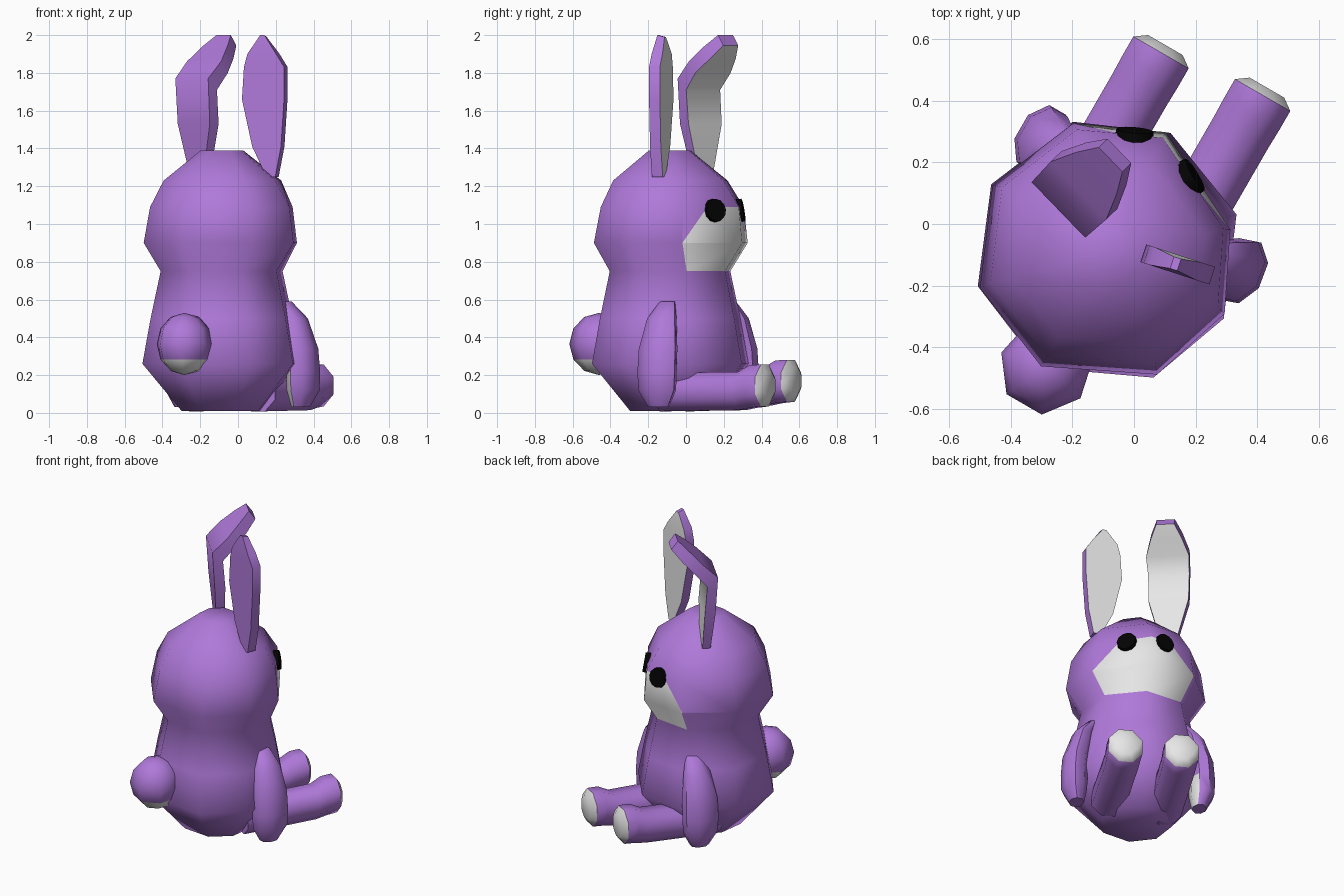
import bpy
import bmesh
from math import sin, cos, radians
from mathutils import Vector, Matrix

if "Cube" in bpy.data.objects:
    bpy.data.objects.remove(bpy.data.objects["Cube"])


def material(name, color):
    mat = bpy.data.materials.new(name)
    mat.use_nodes = True
    mat.diffuse_color = color
    mat.node_tree.nodes["Principled BSDF"].inputs["Base Color"].default_value = color
    return mat


FUR = material("purple fur", (0.43, 0.19, 0.70, 1))
WHITE = material("white patch", (0.80, 0.80, 0.80, 1))
BLACK = material("black eye", (0.001, 0.001, 0.001, 1))

# Parts are modelled facing +y around their own middle, then turned as a whole
TURN = Matrix.Rotation(radians(-30), 4, "Z") @ Matrix.Translation((-0.03, 0, 0))


def finish(name, bm, mats, is_white=None):
    bmesh.ops.recalc_face_normals(bm, faces=bm.faces)
    for f in bm.faces:
        if is_white and is_white(f.calc_center_median(), f.normal):
            f.material_index = 1
    mesh = bpy.data.meshes.new(name)
    bm.to_mesh(mesh)
    bm.free()
    for m in mats:
        mesh.materials.append(m)
    obj = bpy.data.objects.new(name, mesh)
    bpy.context.collection.objects.link(obj)
    obj.matrix_world = TURN
    bpy.ops.object.select_all(action="DESELECT")
    obj.select_set(True)
    bpy.context.view_layer.objects.active = obj
    bpy.ops.object.shade_smooth_by_angle(angle=radians(52))
    return obj


def loft(rings):
    bm = bmesh.new()
    loops = [[bm.verts.new(p) for p in ring] for ring in rings]
    n = len(loops[0])
    for a, b in zip(loops, loops[1:]):
        for i in range(n):
            j = (i + 1) % n
            bm.faces.new((a[i], a[j], b[j], b[i]))
    bm.faces.new(loops[0])
    bm.faces.new(loops[-1])
    return bm


def ring(center, a, b, angles, axis="Z"):
    """Ellipse through the given angles, lying across the axis."""
    pts = []
    for t in map(radians, angles):
        offset = (a * cos(t), b * sin(t), 0) if axis == "Z" else (a * cos(t), 0, b * sin(t))
        pts.append(Vector(center) + Vector(offset))
    return pts


def octagon(start):
    return [start + 45 * i for i in range(8)]


# Body and head: one slightly uneven eight-sided turned shape (height, radius, y)
body_corners = [0, 46, 92, 135, 180, 225, 270, 320]
head_corners = [2, 40, 94, 135, 180, 226, 270, 322]
profile = [(0.01, 0.22, -0.12), (0.26, 0.435, -0.12), (0.50, 0.39, -0.12), (0.75, 0.335, -0.12),
           (0.90, 0.43, -0.12), (1.09, 0.40, -0.11), (1.23, 0.32, -0.12), (1.39, 0.115, -0.12)]
rings = [ring((0, y, z), r, r, head_corners if z > 0.8 else body_corners) for z, r, y in profile]
# The cheek beside the muzzle is flatter than the other corners
for points, (z, r, y) in zip(rings[4:6], profile[4:6]):
    points[1] -= 0.06 * (points[1] - Vector((0, y, z)))
bm = loft(rings)
bm.normal_update()
# Slanted cuts shape the top of the muzzle patch
for side in (-1, 1):
    faces = [f for f in bm.faces if 0.91 < f.calc_center_median().z < 1.08
             and f.normal.y > 0.7 and f.normal.x * side > 0]
    geom = set(faces)
    for f in faces:
        geom.update(f.edges)
        geom.update(f.verts)
    bmesh.ops.bisect_plane(bm, geom=list(geom), plane_co=(0.31 * side, 0, 0.90),
                           plane_no=(0.19 * side, 0, 0.16))


def muzzle(c, n):
    if not 0.76 < c.z < 1.08 or n.y < 0.6:
        return False
    return c.z < 0.9 or abs(c.x) * 0.19 + c.z * 0.16 < 0.2029


finish("body_and_head", bm, [FUR, WHITE], muzzle)

# Eyes: thick discs lying on the two front faces of the head
for side, label, y, turn in ((1, "right", 0.214, 0.5), (-1, "left", 0.24, 0.42)):
    bm = bmesh.new()
    facing = Vector((turn * side, 0.9, 0.17))
    place = Matrix.Translation((0.108 * side, y, 1.07)) @ facing.to_track_quat("Z", "Y").to_matrix().to_4x4()
    bmesh.ops.create_cone(bm, cap_ends=True, segments=12, radius1=0.066, radius2=0.06,
                          depth=0.055, matrix=place)
    finish(label + "_eye", bm, [BLACK])

# Legs: straight tubes ending in raised feet with domed white soles
for label, x, dy, dz in (("right", 0.182, 0, 0), ("left", -0.172, -0.045, 0.025)):
    stations = [(-0.05, 0.11, 0.11, 0.11), (0.43, 0.116, 0.11, 0.11), (0.50, 0.14, 0.112, 0.122),
                (0.57, 0.145, 0.112, 0.12), (0.598, 0.145, 0.07, 0.075)]
    bm = loft([ring((x, y + dy, z + dz * (y > 0.3)), a, b, octagon(22.5), "Y")
               for y, z, a, b in stations])
    finish(label + "_leg", bm, [FUR, WHITE], lambda c, n: c.y > 0.505 and n.y > 0.3)

# Arms: hanging drops, each with a white palm patch near the bottom
arms = ((1, "right", 0.015, 0.04, 36, Vector((-0.62, -0.78, 0))),
        (-1, "left", 0.05, 0.09, 22.5, Vector((0.95, 0.3, 0))))
for side, label, shift, y, start, palm in arms:
    stations = [(0.59, 0.31, 0.03, 0.045), (0.50, 0.37, 0.062, 0.085), (0.34, 0.41, 0.08, 0.112),
                (0.22, 0.42, 0.08, 0.115), (0.12, 0.42, 0.078, 0.11), (0.03, 0.405, 0.045, 0.06)]
    bm = loft([ring((side * (x - shift), y, z), a, b, octagon(start)) for z, x, a, b in stations])
    finish(label + "_arm", bm, [FUR, WHITE],
           lambda c, n, p=palm: c.z < 0.2 and n.dot(p) > 0.72)

# Tail: faceted ball with a white underside
bm = bmesh.new()
bmesh.ops.create_uvsphere(bm, u_segments=7, v_segments=6, radius=0.16,
                          matrix=Matrix.Translation((0.014, -0.54, 0.365)) @ Matrix.Diagonal((0.95, 1, 1.03, 1)))
finish("tail", bm, [FUR, WHITE], lambda c, n: n.z < -0.5)

# Ears: tapered slabs, white on the front
# (half width, sideways shift, back y, back z, front y, front z)
upright = [(0.025, 0.045, -0.03, 1.25, 0.03, 1.25), (0.08, 0.022, -0.03, 1.41, 0.03, 1.41),
           (0.117, 0.002, -0.03, 1.66, 0.03, 1.66), (0.112, 0.008, -0.03, 1.83, 0.03, 1.83),
           (0.08, -0.005, -0.03, 1.90, 0.03, 1.90), (0.012, -0.005, -0.02, 2.0, 0.02, 1.99)]
bent = [(0.055, 0, 0.035, 1.27, 0.085, 1.27), (0.122, 0, 0.015, 1.53, 0.08, 1.53),
        (0.125, 0, 0, 1.77, 0.065, 1.71), (0.13, 0, 0.09, 1.86, 0.14, 1.80),
        (0.095, 0, 0.17, 1.94, 0.215, 1.875), (0.055, 0, 0.235, 2.0, 0.275, 1.945)]
for label, pivot, heading, stations in (("right", (0.216, -0.043, 0), 12, upright),
                                        ("left", (-0.205, -0.083, 0), -16, bent)):
    place = Matrix.Translation(pivot) @ Matrix.Rotation(radians(heading), 4, "Z")
    bm = loft([[place @ Vector(p) for p in ((s - w, yb, zb), (s + w, yb, zb),
                                            (s + w, yf, zf), (s - w, yf, zf))]
               for w, s, yb, zb, yf, zf in stations])
    front = place.to_3x3() @ Vector((0, 1, 0))
    finish(label + "_ear", bm, [FUR, WHITE],
           lambda c, n, d=front: n.dot(d) > 0.4 and n.z < 0.3)
